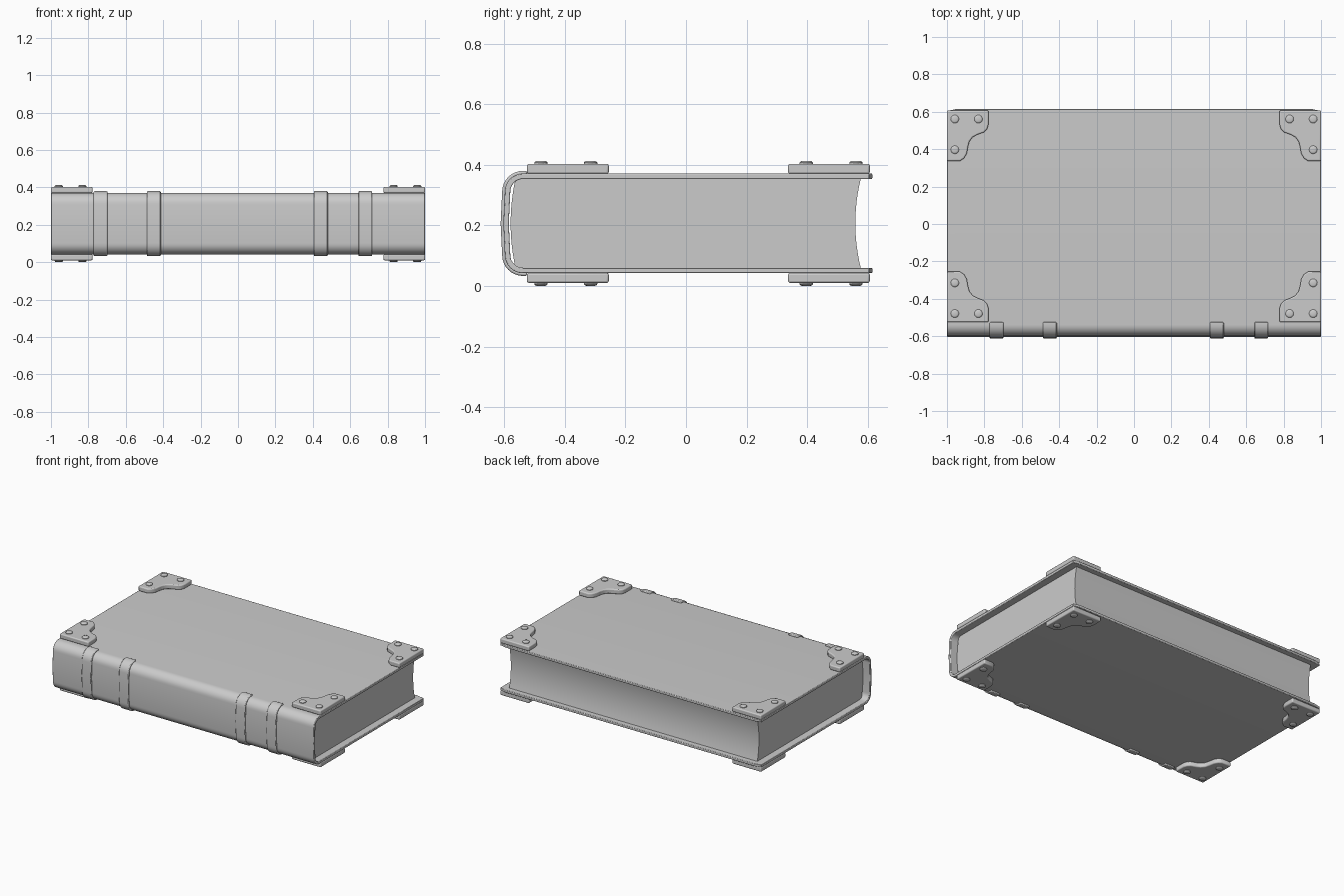
import bpy, bmesh, math
from mathutils import Vector

cube = bpy.data.objects.get("Cube")
if cube:
    bpy.data.objects.remove(cube, do_unlink=True)

MID = 0.2065     # height of the book's mid plane
HALF = 0.1645    # mid plane to outer face of a board
BOARD = 0.018    # board thickness

grey = bpy.data.materials.new("plain_grey")
grey.use_nodes = True
grey.diffuse_color = (0.6, 0.6, 0.6, 1)
grey.node_tree.nodes["Principled BSDF"].inputs["Base Color"].default_value = (0.6, 0.6, 0.6, 1)


def finish(name, bm, bevel=0.0, segments=2):
    bmesh.ops.recalc_face_normals(bm, faces=bm.faces)
    mesh = bpy.data.meshes.new(name)
    bm.to_mesh(mesh)
    bm.free()
    mesh.materials.append(grey)
    ob = bpy.data.objects.new(name, mesh)
    bpy.context.collection.objects.link(ob)
    if bevel:
        mod = ob.modifiers.new("soft_edges", 'BEVEL')
        mod.width, mod.segments = bevel, segments
        mod.limit_method, mod.angle_limit = 'ANGLE', math.radians(40)
    bpy.ops.object.select_all(action='DESELECT')
    ob.select_set(True)
    bpy.context.view_layer.objects.active = ob
    bpy.ops.object.shade_smooth_by_angle(angle=math.radians(35))
    return ob


def loft(sections):
    """Skin a list of closed loops and cap both ends."""
    bm = bmesh.new()
    rings = [[bm.verts.new(p) for p in s] for s in sections]
    n = len(rings[0])
    for a, b in zip(rings, rings[1:]):
        for i in range(n):
            j = (i + 1) % n
            bm.faces.new((a[i], a[j], b[j], b[i]))
    bm.faces.new(rings[0])
    bm.faces.new(rings[-1])
    return bm


def wrap_path(offset, end_y):
    """Path from the top board, round the spine, to the bottom board."""
    half, front, r = HALF + offset, 0.598 + offset, 0.06 + offset
    upper = [(end_y, half)]
    for i in range(9):
        a = math.radians(90 + 90 * i / 8)
        upper.append((-front + r + r * math.cos(a), half - r + r * math.sin(a)))
    # the spine bows slightly forward at its middle
    return upper + [(-front - 0.005, 0)] + [(y, -z) for y, z in reversed(upper)]


def wrap(name, outer, inner, end_y, stations, bevel):
    outline = wrap_path(outer, end_y) + wrap_path(inner, end_y)[::-1]
    sections = [[(x, min(y, limit), MID + z) for y, z in outline] for x, limit in stations]
    return finish(name, loft(sections), bevel)


# Cover: two boards and the rounded spine in one piece, back corners clipped
wrap("cover", 0, -BOARD, 0.615,
     [(-1, 0.604), (-0.95, 0.615), (0.95, 0.615), (1, 0.604)], 0.003)

# Raised bands over the spine
for i, x in enumerate((-0.735, -0.45, 0.443, 0.68)):
    wrap(f"spine_band_{i + 1}", 0.009, -0.004, -0.525,
         [(x - 0.037, 1), (x + 0.037, 1)], 0.005)

# Page block: bulging towards the spine, hollow along the fore edge
STEPS = 12
ph = HALF - BOARD + 0.001
levels = [-1 + 2 * i / STEPS for i in range(STEPS + 1)]
block = [(0.577 - 0.018 * (1 - t * t), MID + ph * t) for t in levels]
block += [(-0.563 - 0.016 * (1 - t * t), MID + ph * t) for t in reversed(levels)]
finish("pages", loft([[(x, y, z) for y, z in block] for x in (-0.95, 0.95)]))

# Corner plate outline, measured inward from the outer corner
PLATE = [(0, 0), (0.222, 0), (0.222, 0.075), (0.214, 0.1), (0.197, 0.117),
         (0.165, 0.128), (0.138, 0.142), (0.12, 0.165), (0.112, 0.195),
         (0.106, 0.23), (0.092, 0.255), (0.07, 0.27), (0, 0.27)]
STUDS = [(0.042, 0.046), (0.168, 0.046), (0.042, 0.21)]


def corner(label, sx, edge, sy, sz):
    """One plate with three studs; sx, sy and sz give the facing of the corner."""
    def place(u, v, h):
        return Vector((sx * (1 - u), edge - sy * v, MID + sz * (HALF + h)))

    finish(f"{label}_corner_plate",
           loft([[place(u, v, h) for u, v in PLATE] for h in (-0.001, 0.032)]), 0.007, 3)
    for k, (u, v) in enumerate(STUDS):
        rings = []
        for radius, h in ((0.022, 0.028), (0.022, 0.036), (0.019, 0.04), (0.013, 0.042)):
            c = place(u, v, h)
            rings.append([c + Vector((radius * math.cos(a), radius * math.sin(a), 0))
                          for a in (math.tau * i / 16 for i in range(16))])
        finish(f"{label}_stud_{k + 1}", loft(rings))


for sz, level in ((1, "top"), (-1, "bottom")):
    for sx, side in ((1, "left"), (-1, "right")):
        corner(f"{level}_back_{side}", sx, 0.607, 1, sz)
        corner(f"{level}_front_{side}", sx, -0.525, -1, sz)
